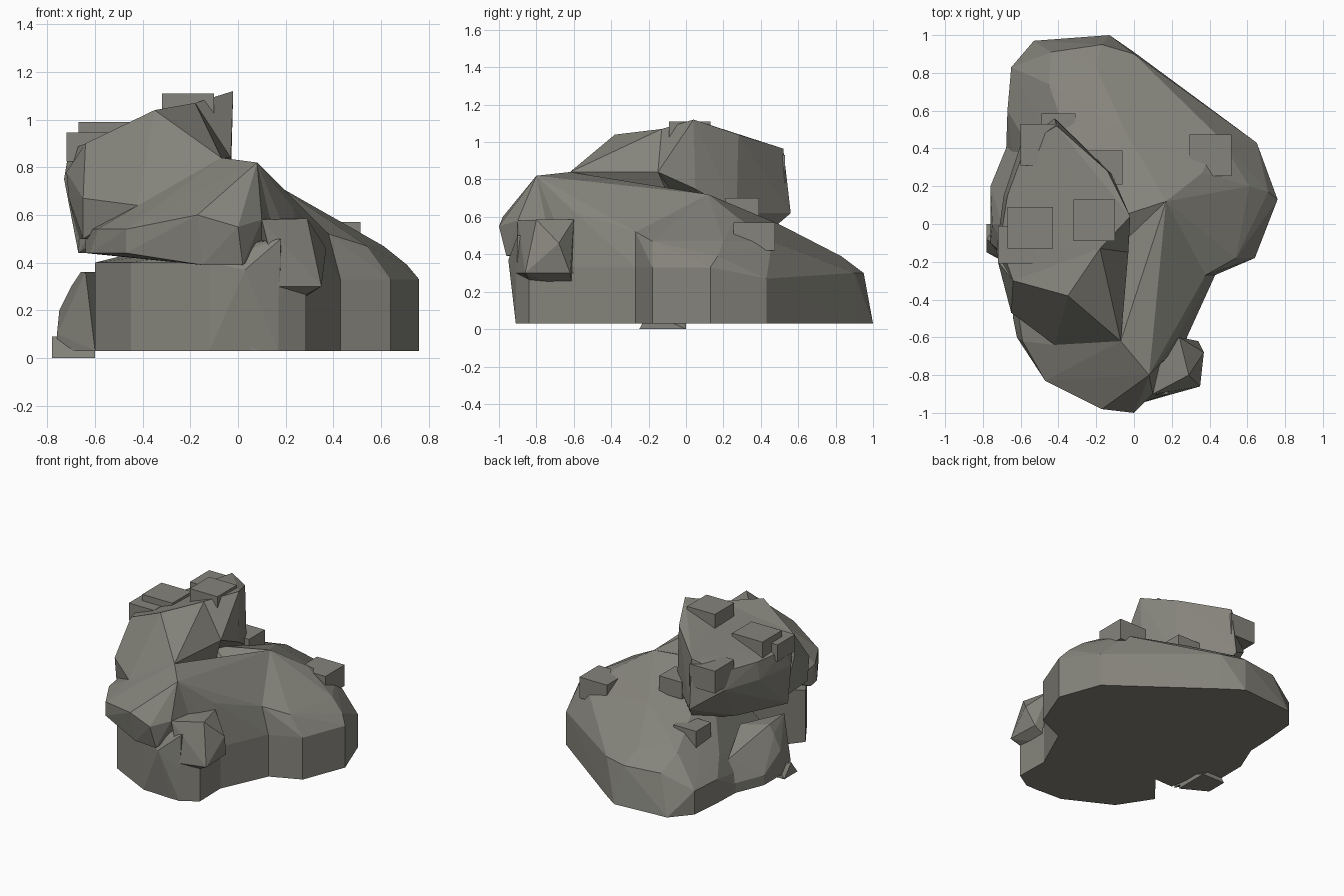
import bpy
import bmesh

default_cube = bpy.data.objects.get("Cube")
if default_cube:
    bpy.data.objects.remove(default_cube, do_unlink=True)

# One flat stone colour
stone = bpy.data.materials.new("warm grey stone")
stone.use_nodes = True
stone_colour = (.235, .23, .2, 1)
stone.diffuse_color = stone_colour
principled = next(n for n in stone.node_tree.nodes if n.type == "BSDF_PRINCIPLED")
principled.inputs["Base Color"].default_value = stone_colour
principled.inputs["Roughness"].default_value = .9


def finish(bm, name):
    """Turn a bmesh into a flat shaded stone object."""
    bmesh.ops.recalc_face_normals(bm, faces=bm.faces[:])
    mesh = bpy.data.meshes.new(name)
    bm.to_mesh(mesh)
    bm.free()
    mesh.materials.append(stone)
    rock = bpy.data.objects.new(name, mesh)
    bpy.context.scene.collection.objects.link(rock)
    return rock


def boulder(name, *corner_groups):
    """Faceted boulder: the convex hull of its groups of corner points."""
    bm = bmesh.new()
    for group in corner_groups:
        for corner in group:
            bm.verts.new(corner)
    bmesh.ops.convex_hull(bm, input=bm.verts[:])
    leftover = [v for v in bm.verts if not v.link_faces]
    bmesh.ops.delete(bm, geom=leftover, context="VERTS")
    return finish(bm, name)


def slab(name, x, y, top, width=.22, depth=.22, height=.12):
    """Squared stone given by its centre in plan and its top height."""
    bm = bmesh.new()
    bmesh.ops.create_cube(bm, size=1)
    for vert in bm.verts:
        vert.co.x = x + vert.co.x * width
        vert.co.y = y + vert.co.y * depth
        vert.co.z = top + (vert.co.z - .5) * height
    return finish(bm, name)


def level(height, *plan):
    """Plan points lifted to one height."""
    return [(x, y, height) for x, y in plan]


def wall(height, *plan):
    """Upright edges standing on the ground."""
    return level(ground, *plan) + level(height, *plan)


ground = .03

# Corners shared by neighbouring rocks
ridge_front = (.08, -.8, .82)
ridge_top = (-.07, -.62, .84)
ridge_end = (.17, .12, .72)
ridge_side = (.38, -.27, .52)
ridge_foot = (.43, -.27)
cliff_foot = (-.03, -.15, .84)
cliff_top = (-.18, -.13, 1.07)
shoulder_peak = (-.35, -.38, 1.04)
shoulder_side = (-.64, -.3, .9)
shoulder_front = (-.42, -.64, .64)
core = (-.2, 0)
nose = (0, -1, .55)
left_nose = (-.17, -.98, .6)
left_brow = (-.47, -.83)
corner_top = (.1, -.9, .58)

# Broad body, sloping down to the back and to the side
boulder(
    "main_body",
    wall(.33, (.76, .13), (.64, -.18), ridge_foot),
    wall(.27, (.65, .43)),
    wall(.2, (-.65, .83), (-.67, .6)),
    level(ground, (-.53, .97), (-.13, 1), (0, .91), (-.58, -.3), (-.68, .3)),
    level(.3, (0, .9), (-.17, .95), (-.44, .91)),
    level(.39, (.71, .17), (-.2, .83), (-.45, .74)),
    level(.47, (.61, .2), (.54, -.18), (.45, .46)),
    [ridge_side, ridge_end, (.36, .27, .6), (-.05, .5, .56), (-.58, .45, .3)],
    level(.7, core),
)

# Ridge running from the front down into the body
boulder(
    "front_ridge",
    wall(.33, ridge_foot, (.28, -.6), (.1, -.8)),
    wall(.5, core),
    [ridge_front, ridge_top, ridge_end, ridge_side, (.23, -.6, .63)],
)

# Recessed wall under the front overhang
boulder(
    "front_wall",
    wall(.4, (-.6, -.5), (-.45, -.73), (-.12, -.9)),
    wall(.25, (.1, -.91), (.17, -.91)),
    wall(.5, (.2, -.5), core),
    [(.03, -.95, .37), (.18, -.9, .5)],
)

# Overhanging brow at the front
boulder(
    "front_brow",
    [nose, left_nose, corner_top, ridge_front, ridge_top, shoulder_front],
    level(.44, (-.64, -.5), (-.62, -.6), left_brow),
    level(.39, (-.15, -.95), (.02, -.96)),
    level(.54, left_brow, (-.59, -.62), (.2, -.5), (-.64, -.3)),
    level(.6, core),
)

# Undercut stone standing at the front corner
boulder(
    "corner_stone",
    [corner_top, (.37, -.68, .46)],
    level(.585, (.29, -.8), (.24, -.6), (.05, -.7)),
    level(.3, (.35, -.86), (.34, -.62), (.17, -.91)),
    level(.2, (.2, -.6), (.17, -.8)),
)
boulder(
    "corner_stone_foot",
    wall(.3, (.05, -.91), (.17, -.91), (.285, -.84), (.28, -.6), (.05, -.6)),
)

# Sloping shoulder between the brow and the crag
boulder(
    "crag_shoulder",
    [ridge_top, cliff_foot, cliff_top, shoulder_peak, shoulder_side, shoulder_front],
    level(.67, (-.71, -.24), (-.65, -.47)),
    level(.5, (-.65, -.45), (-.67, -.15), core),
    [(-.72, -.2, .78)],
)

# Tall crag, undercut on its rear side
boulder(
    "crag",
    [cliff_foot, cliff_top, shoulder_side, (-.02, .04, 1.12)],
    [(-.14, .28, 1.04), (-.41, .52, .965), (-.35, -.3, .98)],
    level(.87, (-.71, -.1), (-.67, .15), (-.57, .42)),
    level(.75, (-.73, -.15), (-.69, .15), (-.6, .42), (-.03, .05)),
    level(.62, (-.42, .56), (-.12, .27)),
    level(.44, (-.67, -.2), (-.5, .15), (-.3, .35)),
)

# Low stones along the flank
boulder(
    "flank_stone",
    wall(.1, (-.76, -.1), (-.76, .2), (-.67, .42)),
    level(.36, (-.66, 0), (-.64, -.2), (-.5, .1)),
    [(-.75, 0, .2), (-.7, 0, .3), (-.6, .38, .24), (-.6, -.3, ground)],
)
boulder(
    "flank_foot",
    level(0, (-.78, -.15), (-.78, 0), (-.6, -.25), (-.6, 0)),
    level(.09, (-.78, -.08), (-.72, 0), (-.6, -.2)),
)

# Squared stones lying on top
slab("crag_top_slab", -.21, .02, 1.11)
slab("crag_side_slab", -.55, -.02, .99, width=.24)
slab("crag_edge_slab", -.62, -.11, .945, width=.2, depth=.2)
slab("crag_rear_slab", -.5, .42, .93, width=.2, height=.16)
slab("ledge_slab", -.15, .3, .7, width=.18, depth=.18)
slab("body_slab", .405, .365, .57, height=.15)
slab("low_rear_slab", -.4, .5, .49, width=.18, depth=.17)
